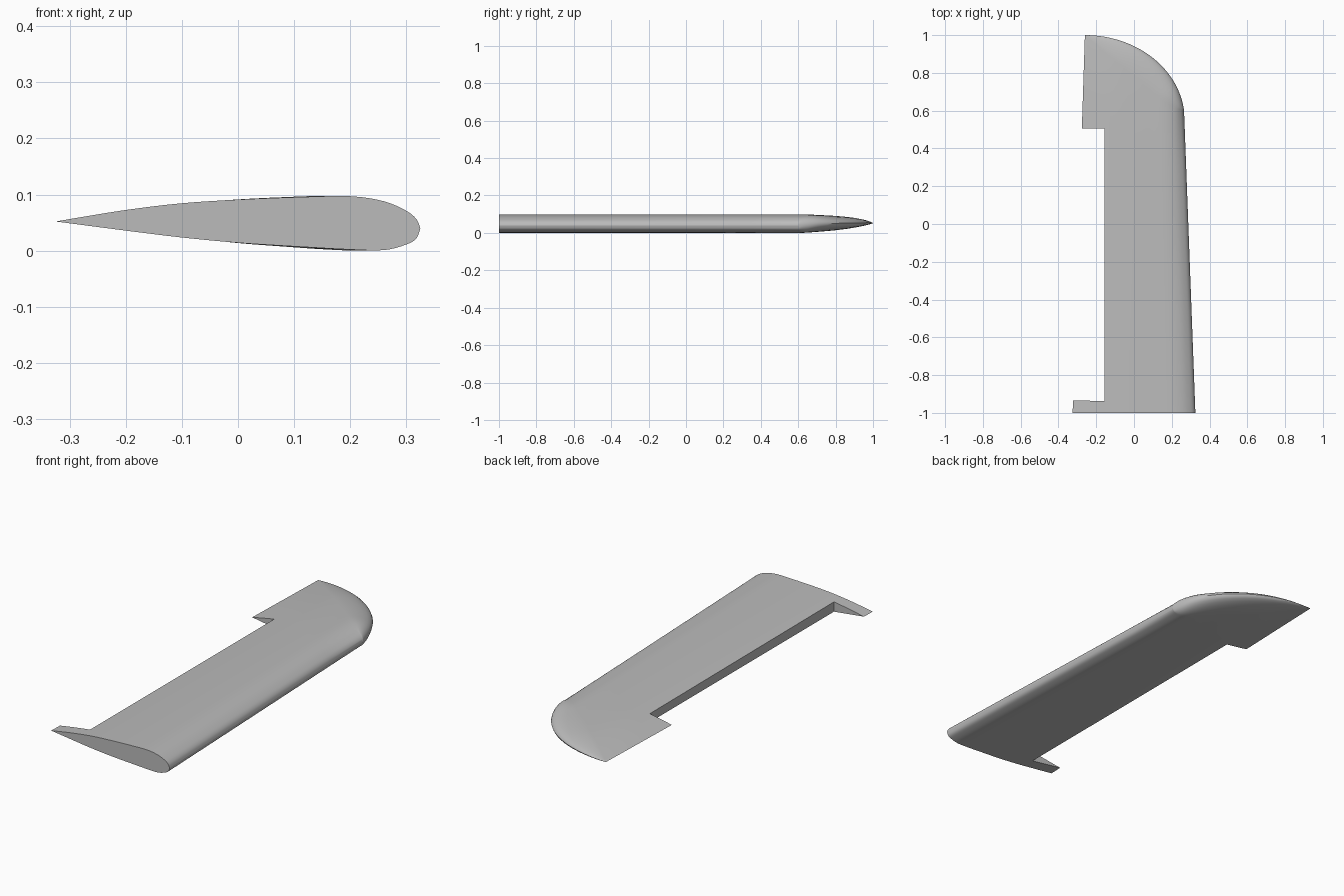
import bpy
import bmesh
import math
from mathutils import Vector

cube = bpy.data.objects.get("Cube")
if cube:
    bpy.data.objects.remove(cube, do_unlink=True)

grey = bpy.data.materials.new("light grey")
grey.use_nodes = True
colour = (0.5, 0.5, 0.5, 1.0)
grey.diffuse_color = colour
grey.node_tree.nodes["Principled BSDF"].inputs["Base Color"].default_value = colour

# Airfoil stations from trailing edge to nose: x, upper z, lower z
STATIONS = [Vector(p) for p in (
    (-.325, .052, .052), (-.21, .071, .037), (-.105, .084, .024),
    (0, .091, .014), (.11, .0955, .007), (.2, .097, .002),
    (.26, .088, .001), (.3, .071, .011), (.318, .056, .022), (.325, .04, .04))]
TIP_START = 0.6
TIP_END_ANGLE = math.asin(1 / 9)


def smooth_stations(pts, steps=4):
    """Catmull-Rom curve through the airfoil stations."""
    padded = [pts[0]] + pts + [pts[-1]]
    out = []
    for a, b, c, d in zip(padded, padded[1:], padded[2:], padded[3:]):
        for k in range(steps):
            t = k / steps
            out.append(b + 0.5 * t * (c - a + t * (2 * a - 5 * b + 4 * c - d
                                                   + t * (3 * (b - c) + d - a))))
    return out + [pts[-1]]


def plan_x(u, y):
    """Tapered planform: chord fraction u at span position y."""
    trail = -.325 + .0325 * (y + 1)
    lead = .325 - .0375 * (y + 1)
    return trail + u * (lead - trail)


def station_loop(station, arc_steps=14, span_steps=6):
    """Root to tip along the top, round the tip, and back underneath."""
    x, upper, lower = station
    u = (x + .325) / .65
    end_y = 1 - (1 - TIP_START) * min(1, u / .93)
    span = [-1 + (end_y + 1) * k / span_steps for k in range(span_steps + 1)]
    top = [Vector((plan_x(u, y), y, upper)) for y in span]
    under = [Vector((plan_x(u, y), y, lower)) for y in reversed(span)]
    phi = math.pi / 2 + u * (TIP_END_ANGLE - math.pi / 2)
    radius = (plan_x(1, TIP_START) + .26) / math.cos(TIP_END_ANGLE)
    rim = Vector((-.26 + radius * math.cos(phi), .55 + .45 * math.sin(phi), 0))
    crease = Vector((plan_x(u, end_y), end_y, 0))
    arc = []
    for k in range(1, arc_steps):
        a = math.pi * k / arc_steps
        p = crease.lerp(rim, math.sin(a))
        p.z = (upper + lower) / 2 + (upper - lower) / 2 * math.cos(a)
        arc.append(p)
    return top + arc + under


def make_object(name, bm):
    bmesh.ops.remove_doubles(bm, verts=bm.verts, dist=0.0002)
    bmesh.ops.recalc_face_normals(bm, faces=bm.faces)
    mesh = bpy.data.meshes.new(name)
    bm.to_mesh(mesh)
    bm.free()
    obj = bpy.data.objects.new(name, mesh)
    bpy.context.collection.objects.link(obj)
    mesh.materials.append(grey)
    return obj


# Wing skin: closed loops joined along the chord
bm = bmesh.new()
loops = [[bm.verts.new(p) for p in station_loop(s)]
         for s in smooth_stations(STATIONS)]
for a, b in zip(loops, loops[1:]):
    for i in range(len(a)):
        j = (i + 1) % len(a)
        bm.faces.new((a[i], a[j], b[j], b[i]))
wing = make_object("wing", bm)

# Flap bay cut out of the trailing edge
bm = bmesh.new()
outline = ((-.155, -.938), (-.155, .505), (-.5, .505), (-.5, -.928))
base = bm.faces.new([bm.verts.new((x, y, -.2)) for x, y in outline])
extruded = bmesh.ops.extrude_face_region(bm, geom=[base])["geom"]
bmesh.ops.translate(bm, vec=(0, 0, .5),
                    verts=[v for v in extruded if isinstance(v, bmesh.types.BMVert)])
cutter = make_object("flap_bay_cutter", bm)
cutter.hide_render = True

bay = wing.modifiers.new("flap bay", 'BOOLEAN')
bay.operation = 'DIFFERENCE'
bay.solver = 'EXACT'
bay.object = cutter

bpy.ops.object.select_all(action='DESELECT')
wing.select_set(True)
bpy.context.view_layer.objects.active = wing
bpy.ops.object.modifier_apply(modifier=bay.name)
bpy.data.objects.remove(cutter, do_unlink=True)
bpy.ops.object.shade_smooth_by_angle(angle=math.radians(30))
